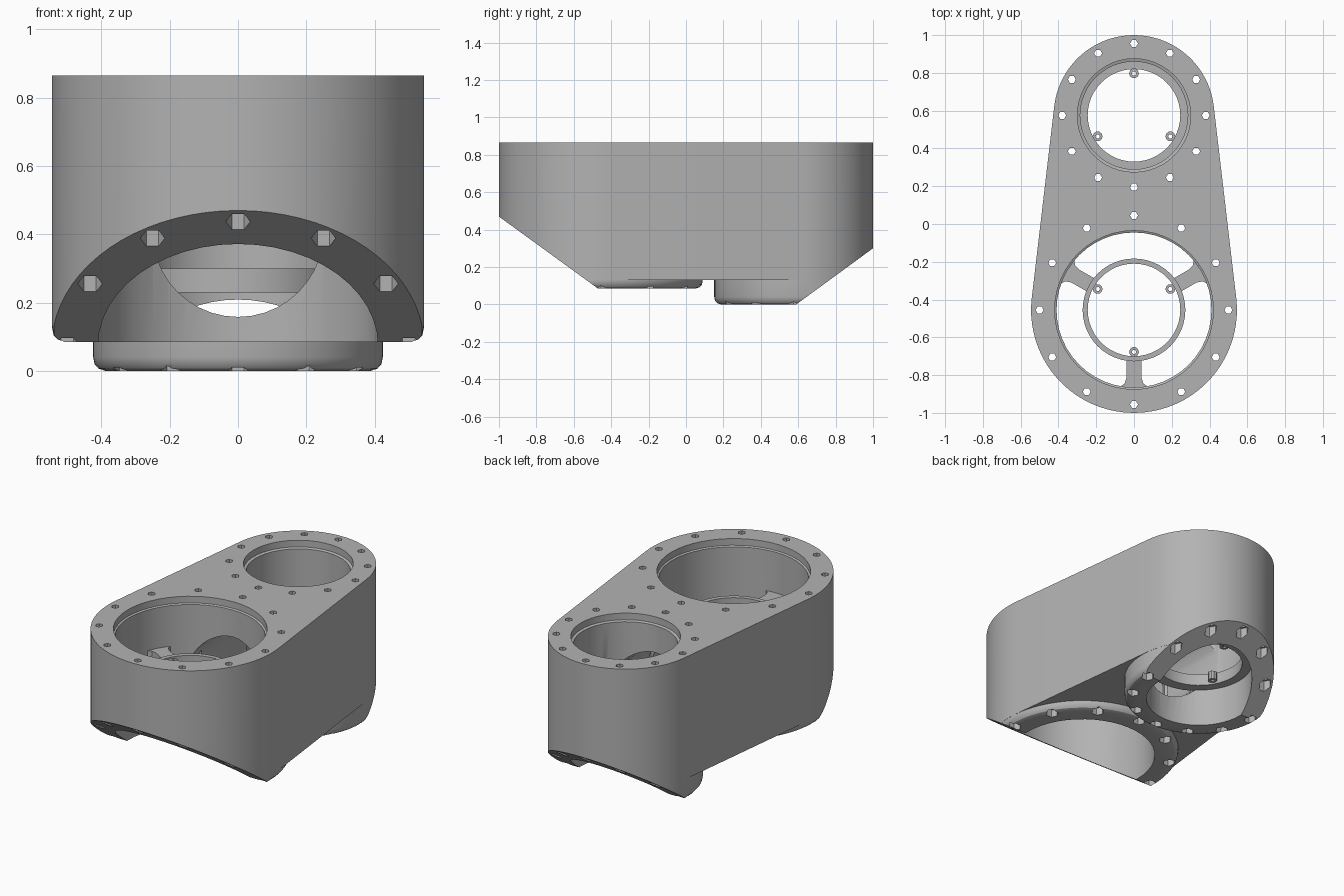
import bpy, bmesh
from math import sin, cos, pi, radians, asin
from mathutils import Matrix, Vector

if "Cube" in bpy.data.objects:
    bpy.data.objects.remove(bpy.data.objects["Cube"])

gray = bpy.data.materials.new("plain gray")
gray.use_nodes = True
gray.diffuse_color = (0.45, 0.45, 0.45, 1)
gray.node_tree.nodes["Principled BSDF"].inputs["Base Color"].default_value = (0.45, 0.45, 0.45, 1)

BIG, SMALL = -0.455, 0.575        # centres of the two sockets along y
R_BIG, R_SMALL, TOP = 0.545, 0.425, 0.865


def finish(name, bm):
    bmesh.ops.recalc_face_normals(bm, faces=bm.faces)
    mesh = bpy.data.meshes.new(name)
    bm.to_mesh(mesh)
    bm.free()
    mesh.materials.append(gray)
    obj = bpy.data.objects.new(name, mesh)
    bpy.context.collection.objects.link(obj)
    return obj


def add_prism(bm, outline, z0, z1):
    low = [bm.verts.new((x, y, z0)) for x, y in outline]
    high = [bm.verts.new((x, y, z1)) for x, y in outline]
    bm.faces.new(low)
    bm.faces.new(high)
    for i in range(len(low)):
        j = (i + 1) % len(low)
        bm.faces.new((low[i], low[j], high[j], high[i]))


def circle(x, y, r, n):
    return [(x + r * cos(2 * pi * i / n), y + r * sin(2 * pi * i / n)) for i in range(n)]


def lathe(name, y, profile, n, closed=False):
    """Stack of round sections given as (radius, z); closed makes a ring."""
    bm = bmesh.new()
    loops = [[bm.verts.new((px, py, z)) for px, py in circle(0, y, r, n)] for r, z in profile]
    pairs = list(zip(loops, loops[1:]))
    if closed:
        pairs.append((loops[-1], loops[0]))
    else:
        bm.faces.new(loops[0])
        bm.faces.new(loops[-1])
    for a, b in pairs:
        for i in range(n):
            j = (i + 1) % n
            bm.faces.new((a[i], a[j], b[j], b[i]))
    return finish(name, bm)


def combine(target, tool, operation):
    mod = target.modifiers.new("combine", "BOOLEAN")
    mod.operation, mod.solver, mod.object = operation, "EXACT", tool
    bpy.context.view_layer.objects.active = target
    bpy.ops.object.modifier_apply(modifier=mod.name)
    bpy.data.objects.remove(tool)


def smooth(obj):
    bpy.ops.object.select_all(action="DESELECT")
    obj.select_set(True)
    bpy.context.view_layer.objects.active = obj
    bpy.ops.object.shade_smooth_by_angle(angle=radians(30))


# Tapered body between two tangent arcs
tilt = asin((R_BIG - R_SMALL) / (SMALL - BIG))
outline = []
for y, r, a0, a1 in ((SMALL, R_SMALL, tilt, pi - tilt), (BIG, R_BIG, pi - tilt, 2 * pi + tilt)):
    for i in range(41):
        a = a0 + (a1 - a0) * i / 40
        outline.append((r * cos(a), y + r * sin(a)))
bm = bmesh.new()
add_prism(bm, outline, 0.13, TOP)
body = finish("gearbox_body", bm)

# Round feet with softened lower rims
for y, r, z in ((BIG, R_BIG - 0.001, 0.085), (SMALL, R_SMALL - 0.001, 0)):
    rim = [(r - 0.035, z), (r - 0.015, z + 0.007), (r - 0.004, z + 0.02), (r, z + 0.04), (r, 0.4)]
    combine(body, lathe("foot", y, rim, 80), "UNION")


# Sloped undersides at both ends
def slope_z(y):
    return max(0.085 + (-0.47 - y) * 0.726, (y - 0.59) * 0.732)


for inner, outer in ((-0.47, -1.2), (0.59, 1.2)):
    zi, zo = slope_z(inner), slope_z(outer)
    inner -= 0.2 * (1 if inner > 0 else -1)
    zi -= 0.2 * 0.73
    bm = bmesh.new()
    add_prism(bm, [(inner, zi), (outer, zo), (outer, -1), (inner, -1)], -1, 1)
    for v in bm.verts:
        v.co = Vector((v.co.z, v.co.x, v.co.y))
    combine(body, finish("slope_cutter", bm), "DIFFERENCE")

# Stepped bores
bores = ((BIG, [(0.41, -0.2), (0.41, 0.82), (0.42, 0.825), (0.42, 1)]),
         (SMALL, [(0.30, -0.2), (0.30, 0.26), (0.285, 0.265), (0.285, 0.82), (0.30, 0.825), (0.30, 1)]))
for y, profile in bores:
    combine(body, lathe("bore_cutter", y, profile, 48), "DIFFERENCE")

# Round passage between the bores
bm = bmesh.new()
add_prism(bm, circle(0, 0, 0.25, 40), -0.3, 0.5)
for v in bm.verts:
    v.co = Vector((v.co.x, v.co.z, v.co.y + 0.408))
combine(body, finish("passage_cutter", bm), "DIFFERENCE")

# Bolt holes, wider where they leave the underside
holes, pockets = bmesh.new(), bmesh.new()
for y, r, floor in ((BIG, 0.5, 0.085), (SMALL, 0.38, 0)):
    for x, hy in circle(0, y, r, 12):
        add_prism(holes, circle(x, hy, 0.021, 6), -0.2, 1)
        add_prism(pockets, circle(x, hy, 0.036, 6), -0.2, max(floor, slope_z(hy)) + 0.045)
combine(body, finish("hole_cutter", holes), "DIFFERENCE")
combine(body, finish("pocket_cutter", pockets), "DIFFERENCE")
smooth(body)


# Inner bearing rings with three screw tabs each
def bearing_ring(name, y, r_out, z0, z1, start):
    ring = lathe(name, y, [(0.245, z0), (r_out, z0), (r_out, z1), (0.245, z1)], 48, True)
    tabs, screws = bmesh.new(), bmesh.new()
    for i in range(3):
        a = start + i * 2 * pi / 3
        x, ty = 0.222 * cos(a), y + 0.222 * sin(a)
        add_prism(tabs, circle(x, ty, 0.026, 10), z0 + 0.01, z1 - 0.01)
        add_prism(screws, circle(x, ty, 0.012, 6), z0 - 0.1, z1 + 0.1)
    combine(ring, finish("tabs", tabs), "UNION")
    combine(ring, finish("screw_cutter", screws), "DIFFERENCE")
    smooth(ring)


bearing_ring("small_bearing_ring", SMALL, 0.31, 0.23, 0.30, pi / 2)
bearing_ring("big_bearing_ring", BIG, 0.272, 0.48, 0.59, -pi / 2)

# Flared spokes holding the big ring
half = [(0.255, 0.04), (0.36, 0.04), (0.39, 0.05), (0.415, 0.085)]
spoke = half + [(r, -w) for r, w in reversed(half)]
for i, label in enumerate(("front", "left", "right")):
    bm = bmesh.new()
    add_prism(bm, spoke, 0.49, 0.575)
    turn = Matrix.Rotation(-pi / 2 + i * 2 * pi / 3, 4, "Z")
    bm.transform(Matrix.Translation((0, BIG, 0)) @ turn)
    finish(label + "_spoke", bm)
